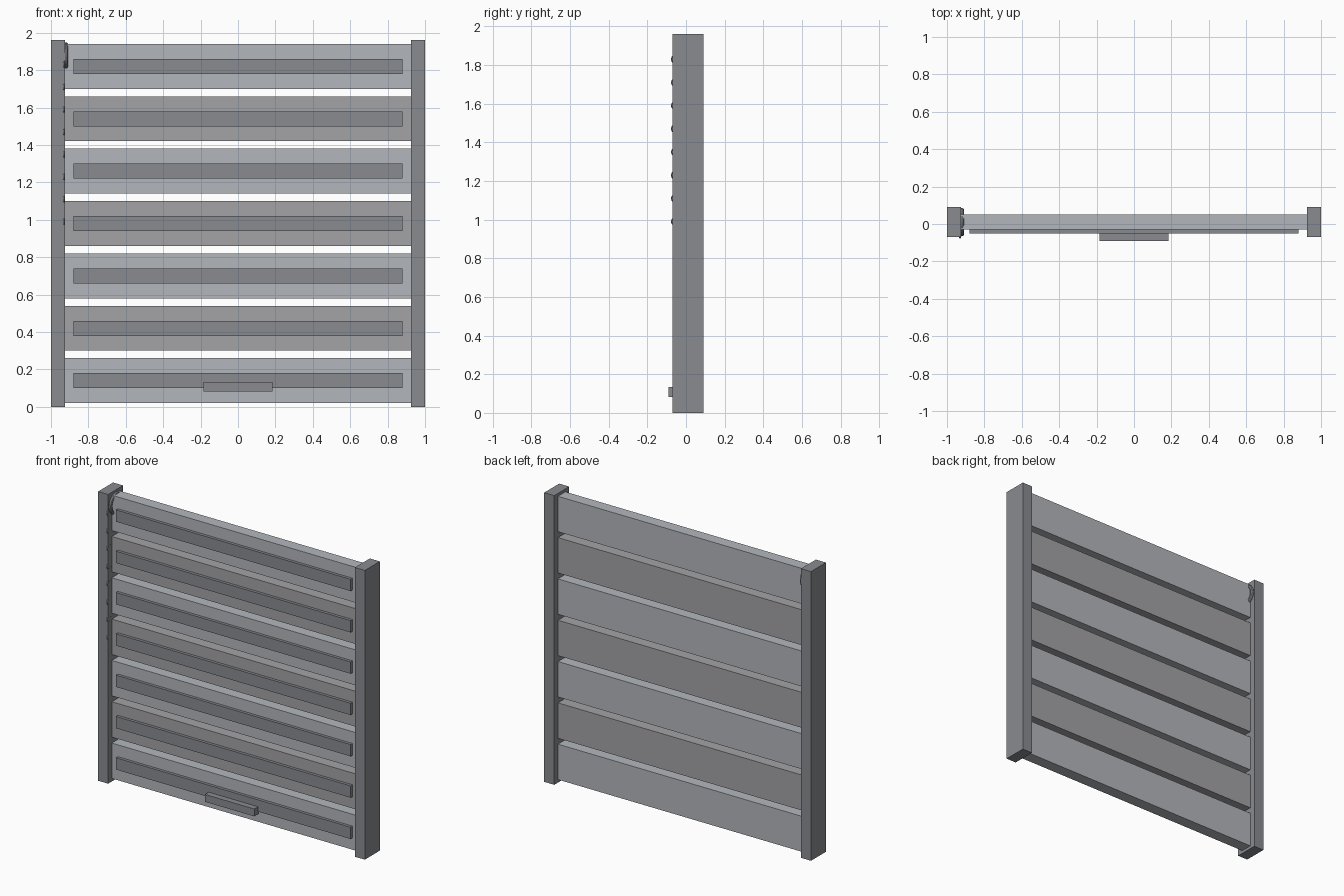
import bpy
import math

if "Cube" in bpy.data.objects:
    bpy.data.objects.remove(bpy.data.objects["Cube"])


def material(name, rgb):
    m = bpy.data.materials.new(name)
    m.diffuse_color = (*rgb, 1)
    m.use_nodes = True
    m.node_tree.nodes["Principled BSDF"].inputs["Base Color"].default_value = m.diffuse_color
    return m


LIGHT = material("light_grey", (0.45, 0.47, 0.50))
MID = material("mid_grey", (0.37, 0.37, 0.39))
DARK = material("dark_grey", (0.25, 0.26, 0.28))


def box(name, x, y, z, mat):
    """Box from (min, max) ranges on each axis."""
    bpy.ops.mesh.primitive_cube_add(size=1, location=[(a + b) / 2 for a, b in (x, y, z)])
    o = bpy.context.object
    o.name = name
    o.scale = [b - a for a, b in (x, y, z)]
    bpy.ops.object.transform_apply(location=False, rotation=False, scale=True)
    o.data.materials.append(mat)
    return o


def ring(name, loc, major, minor, segments, sides):
    """Ring whose axis runs along x."""
    bpy.ops.mesh.primitive_torus_add(
        location=loc, rotation=(0, math.pi / 2, 0), major_radius=major,
        minor_radius=minor, major_segments=segments, minor_segments=sides)
    o = bpy.context.object
    o.name = name
    o.data.materials.append(DARK)
    return o


# Side guide posts
box("left_post", (-1, -0.925), (-0.07, 0.09), (0, 1.96), DARK)
box("right_post", (0.925, 1), (-0.07, 0.09), (0, 1.96), DARK)

# Door slats, each with a raised strip on the front
for i in range(7):
    z = 0.02 + 0.28 * i
    box(f"slat_{i + 1}", (-0.93, 0.93), (-0.03, 0.05), (z, z + 0.24), MID if i % 2 else LIGHT)
    box(f"slat_strip_{i + 1}", (-0.88, 0.88), (-0.05, -0.03), (z + 0.08, z + 0.16), DARK)

# Lift handle
box("handle", (-0.185, 0.185), (-0.09, -0.045), (0.083, 0.133), DARK)

# Chain wheel and the chain links set into the left post
ring("chain_wheel", (-0.92, 0.01, 1.873), 0.064, 0.012, 24, 8)
for i in range(8):
    ring(f"chain_link_{i + 1}", (-0.93, -0.053, 1.83 - 0.12 * i), 0.019, 0.006, 12, 6)
